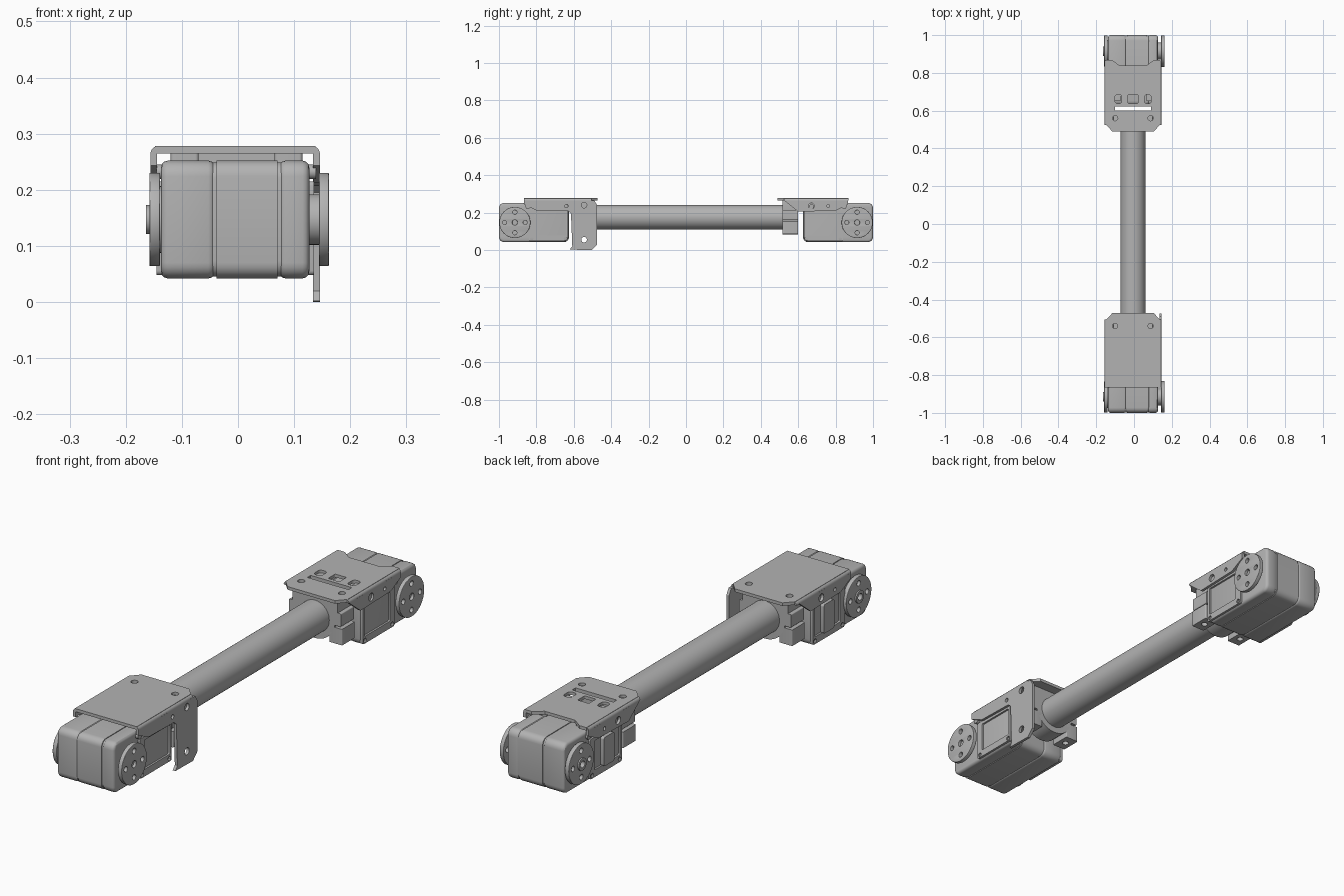
import bpy, bmesh, math
from mathutils import Matrix, Vector

cube = bpy.data.objects.get("Cube")
if cube:
    bpy.data.objects.remove(cube)

GREY = (0.45, 0.45, 0.45, 1)
metal = bpy.data.materials.new("plain_grey")
metal.use_nodes = True
metal.diffuse_color = GREY
metal.node_tree.nodes["Principled BSDF"].inputs["Base Color"].default_value = GREY

CX = -0.005   # centre line of the arm
AXES = {"X": ((0, 1, 0), (0, 0, 1), (1, 0, 0)),
        "Y": ((1, 0, 0), (0, 0, 1), (0, -1, 0)),
        "Z": ((1, 0, 0), (0, 1, 0), (0, 0, 1))}


def circle(u, v, r, n=16):
    return [(u + r * math.cos(math.tau * i / n), v + r * math.sin(math.tau * i / n)) for i in range(n)]


def rounded(u0, u1, v0, v1, r, n=5):
    u0, u1 = sorted((u0, u1))
    pts = []
    corners = [(u1 - r, v1 - r), (u0 + r, v1 - r), (u0 + r, v0 + r), (u1 - r, v0 + r)]
    for k, (u, v) in enumerate(corners):
        for i in range(n + 1):
            a = math.pi / 2 * (k + i / n)
            pts.append((u + r * math.cos(a), v + r * math.sin(a)))
    return pts


def slab(name, axis, lo, hi, outline, holes=(), bevel=0.0):
    """Flat outline with holes, extruded from lo to hi along an axis."""
    cu = bpy.data.curves.new(name, "CURVE")
    cu.dimensions, cu.fill_mode = "2D", "BOTH"
    cu.extrude = (hi - lo) / 2 - bevel
    cu.bevel_depth, cu.offset, cu.bevel_resolution = bevel, -bevel, 2
    for pts in [outline, *holes]:
        sp = cu.splines.new("POLY")
        sp.points.add(len(pts) - 1)
        for p, (u, v) in zip(sp.points, pts):
            p.co = (u, v, 0, 1)
        sp.use_cyclic_u = True
    helper = bpy.data.objects.new(name + "_curve", cu)
    bpy.context.collection.objects.link(helper)
    deps = bpy.context.evaluated_depsgraph_get()
    me = bpy.data.meshes.new_from_object(helper.evaluated_get(deps))
    bpy.data.objects.remove(helper)
    # turn the outline plane into the wanted world plane
    m = Matrix([Vector(c) for c in AXES[axis]]).transposed().to_4x4()
    m["XYZ".index(axis)][3] = (lo + hi) / 2
    me.transform(m)
    bm = bmesh.new()
    bm.from_mesh(me)
    bmesh.ops.remove_doubles(bm, verts=bm.verts, dist=0.00005)
    bmesh.ops.recalc_face_normals(bm, faces=bm.faces)
    bm.to_mesh(me)
    bm.free()
    me.materials.clear()
    me.materials.append(metal)
    ob = bpy.data.objects.new(name, me)
    bpy.context.collection.objects.link(ob)
    return ob


def along(s, pts):
    return [(s * y, z) for y, z in pts]


def motor(end, s):
    # casing: three slices with fine seams over a slightly smaller core
    case = rounded(s * 0.625, s * 1.0, 0.042, 0.252, 0.028)
    for part, lo, hi, bev in (("right", -0.137, -0.041, 0.012), ("middle", -0.038, 0.070, 0),
                              ("left", 0.073, 0.127, 0.012)):
        slab(f"{end}_motor_case_{part}", "X", lo, hi, case, bevel=bev)
    slab(f"{end}_motor_core", "X", -0.12, 0.11, rounded(s * 0.628, s * 0.997, 0.045, 0.249, 0.028))
    for side, a, b in (("left", 0.12, 0.135), ("right", -0.145, -0.13)):
        # side frame with a sunken window and corner screws
        screws = [circle(s * y, z, 0.009, 10) for y, z in ((0.645, 0.061), (0.825, 0.061))]
        window = rounded(s * 0.642, s * 0.81, 0.078, 0.2, 0.006)
        slab(f"{end}_side_frame_{side}", "X", a, b, rounded(s * 0.63, s * 0.84, 0.048, 0.215, 0.008),
             [window, *screws])
        for y in (0.67, 0.845):
            slab(f"{end}_top_screw_{side}", "X", a, b + 0.004, circle(s * y, 0.232, 0.013))
    # cable sockets on the right
    slab(f"{end}_cable_socket", "X", -0.153, -0.13, rounded(s * 0.69, s * 0.76, 0.075, 0.195, 0.008))
    # round horns on both sides
    bolts = [circle(s * 0.915 + 0.055 * math.cos(a), 0.147 + 0.055 * math.sin(a), 0.011, 12)
             for a in (0, math.pi / 2, math.pi, 3 * math.pi / 2)]
    disc = circle(s * 0.915, 0.147, 0.083, 48)
    hole = circle(s * 0.915, 0.147, 0.014)
    slab(f"{end}_horn_left", "X", 0.144, 0.162, disc, [*bolts, hole], 0.002)
    slab(f"{end}_horn_right", "X", -0.158, -0.139, disc, [*bolts, hole], 0.002)
    slab(f"{end}_horn_hub_left", "X", 0.12, 0.15, circle(s * 0.915, 0.147, 0.045, 32))
    slab(f"{end}_horn_hub_right", "X", -0.145, -0.13, circle(s * 0.915, 0.147, 0.06, 32))
    slab(f"{end}_horn_cap_right", "X", -0.164, -0.15, circle(s * 0.915, 0.147, 0.026, 24), [hole])
    # mounting pads between motor and bracket
    for x in (-0.095, 0.09):
        slab(f"{end}_mount_pad", "Z", 0.248, 0.267, rounded(x - 0.025, x + 0.025, *sorted((s * 0.65, s * 0.83)), 0.006))


def bracket(end, s, inner, top_end, holes):
    # top sheet with chamfered inner corners
    edge = [(0.138, inner + 0.036), (0.105, inner), (-0.115, inner), (-0.148, inner + 0.036)]
    slab(f"{end}_bracket_top", "Z", 0.265, 0.278, [(x, s * y) for x, y in edge + top_end], holes)
    # bent corners of the sheet
    for side, x, d in (("left", 0.132, 1), ("right", -0.142, -1)):
        arc = [(x + d * r * math.cos(a * math.pi / 12), 0.264 + r * math.sin(a * math.pi / 12))
               for r, steps in ((0.014, range(7)), (0.002, range(6, -1, -1))) for a in steps]
        slab(f"{end}_bracket_bend_{side}", "Y", *sorted((s * (inner + 0.034), s * 0.865)), arc)


def flange(end, side, s, outline, holes):
    lo, hi = (0.134, 0.146) if side == "left" else (-0.156, -0.144)
    slab(f"{end}_bracket_flange_{side}", "X", lo, hi, along(s, outline), [circle(s * y, z, r) for y, z, r in holes])


def clamp(end, s):
    # split collar around the tube with bolted ears
    lo, hi = sorted((s * 0.515, s * 0.6))
    slab(f"{end}_clamp_ring", "Y", lo, hi, circle(CX, 0.175, 0.092, 48))
    slab(f"{end}_clamp_block", "Y", lo, hi, rounded(-0.125, 0.115, 0.16, 0.215, 0.004))
    slab(f"{end}_clamp_bridge", "Y", lo, hi, rounded(-0.11, 0.1, 0.2, 0.266, 0.004))
    for side, x in (("right", -0.1), ("left", 0.09)):
        slab(f"{end}_clamp_ear_{side}", "Z", 0.085, 0.152, rounded(x - 0.03, x + 0.03, lo, hi, 0.004),
             [circle(x, (lo + hi) / 2, 0.013)])


# carrying tube
slab("tube", "Y", -0.6, 0.6, circle(CX, 0.175, 0.066, 48), [circle(CX, 0.175, 0.058, 48)])

for end, s in (("front", -1), ("back", 1)):
    motor(end, s)
    clamp(end, s)

# bracket sheets
bracket("front", -1, 0.472, [(-0.148, 0.865), (0.138, 0.865)],
        [circle(x, -0.54, 0.014) for x in (-0.1, 0.088)])
openings = [circle(x, 0.56, 0.014) for x in (-0.1, 0.088)]
openings.append(rounded(-0.1, 0.09, 0.6, 0.622, 0.003))
openings += [rounded(x - w, x + w, 0.638, 0.685, r) for x, w, r in
             ((-0.083, 0.018, 0.014), (CX, 0.026, 0.004), (0.073, 0.018, 0.014))]
bracket("back", 1, 0.49, [(-0.148, 0.868), (-0.115, 0.868), (-0.075, 0.838), (0.065, 0.838),
                          (0.105, 0.868), (0.138, 0.868)], openings)

# bracket side flanges: short ones, and the long plate at the front left
short = [(0.865, 0.265), (0.865, 0.243), (0.8, 0.21), (0.6, 0.205), (0.525, 0.265)]
long_plate = [(0.865, 0.265), (0.865, 0.243), (0.8, 0.212), (0.63, 0.208), (0.615, 0.195), (0.608, 0.02),
              (0.622, 0.002), (0.505, 0), (0.475, 0.03), (0.475, 0.24), (0.49, 0.265)]
for end, s in (("front", -1), ("back", 1)):
    flange(end, "right", s, short, [(0.67, 0.235, 0.016), (0.76, 0.235, 0.008)])
flange("back", "left", 1, short, [(0.67, 0.235, 0.016), (0.76, 0.235, 0.008)])
flange("front", "left", -1, long_plate,
       [(0.545, 0.24, 0.015), (0.545, 0.055, 0.015), (0.64, 0.235, 0.009)])

# smooth round walls, keep edges sharp
bpy.ops.object.select_all(action="DESELECT")
for ob in bpy.context.collection.objects:
    if ob.type == "MESH":
        ob.select_set(True)
        bpy.context.view_layer.objects.active = ob
bpy.ops.object.shade_smooth_by_angle(angle=math.radians(30))
